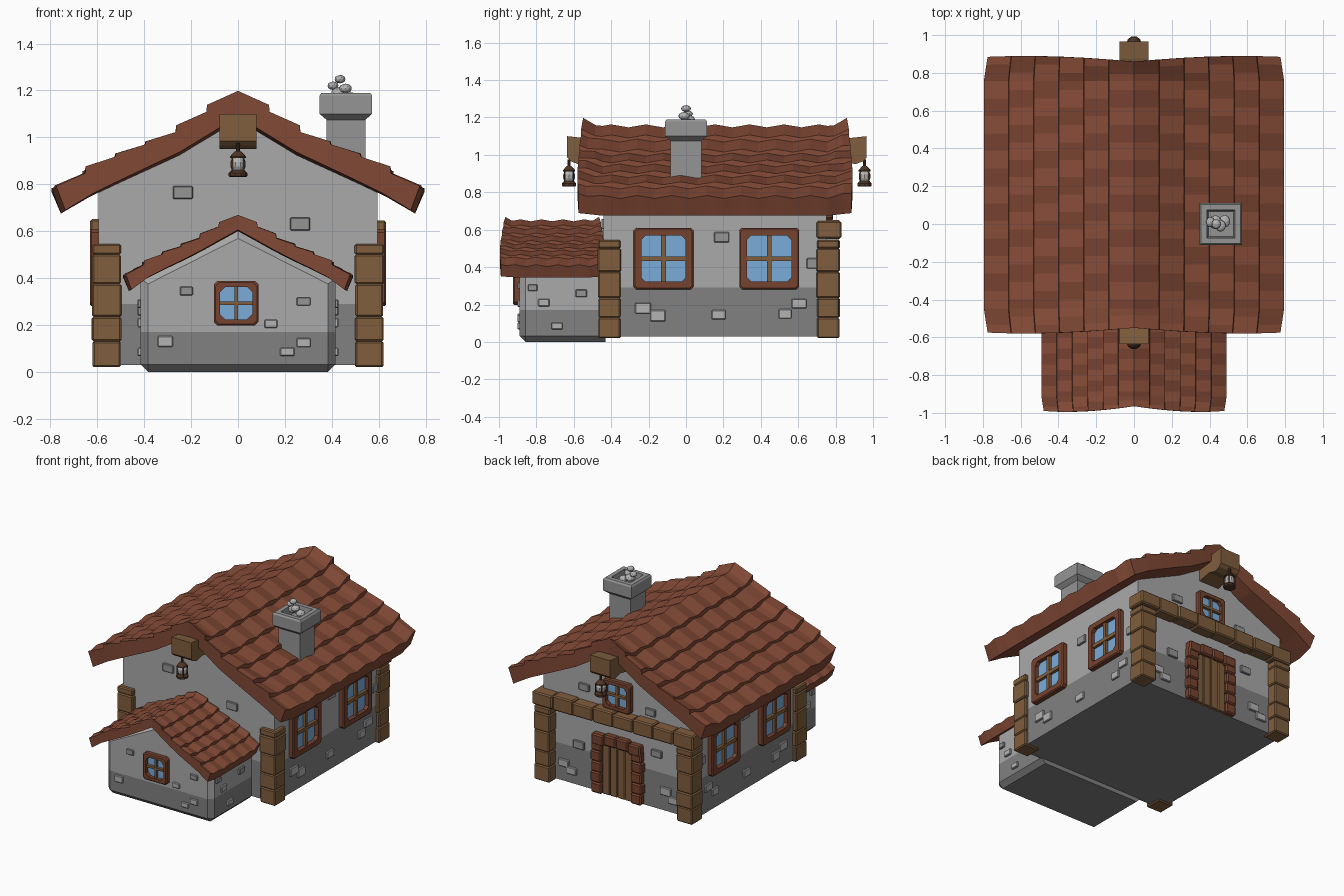
import bpy, bmesh, math, random
from mathutils import Matrix, Vector

if "Cube" in bpy.data.objects:
    bpy.data.objects.remove(bpy.data.objects["Cube"])

random.seed(4)


def mat(name, *srgb):
    m = bpy.data.materials.new(name)
    m.diffuse_color = [c ** 2.2 for c in srgb] + [1]
    m.use_nodes = True
    m.node_tree.nodes["Principled BSDF"].inputs["Base Color"].default_value = m.diffuse_color
    return m


TILE = mat("tile", .50, .29, .22)
TRIM = mat("trim", .46, .27, .20)
WOOD = mat("wood", .50, .37, .25)
DARK = mat("dark_wood", .32, .22, .16)
GLASS = mat("glass", .48, .67, .85)
WALL = mat("plaster", .66, .66, .66)
BASE = mat("foundation", .50, .50, .50)
STONE = mat("stone", .58, .58, .58)
PALE = mat("pale_stone", .70, .70, .70)


def finish(name, bm, *mats, M=None):
    if M:
        bm.transform(M)
    bmesh.ops.recalc_face_normals(bm, faces=bm.faces)
    me = bpy.data.meshes.new(name)
    bm.to_mesh(me)
    bm.free()
    for m in mats:
        me.materials.append(m)
    ob = bpy.data.objects.new(name, me)
    bpy.context.collection.objects.link(ob)
    return ob


def boxes(name, items, m, bevel=0.0, M=None):
    """items: (centre, size) pairs joined into one object"""
    bm = bmesh.new()
    for c, s in items:
        T = Matrix.Translation(c) @ Matrix.Diagonal((*s, 1))
        vs = bmesh.ops.create_cube(bm, size=1, matrix=T)["verts"]
        if bevel:
            es = list({e for v in vs for e in v.link_edges})
            bmesh.ops.bevel(bm, geom=es, offset=bevel, segments=1, affect='EDGES')
    return finish(name, bm, m, M=M)


def prism(bm, pts):
    """pts: two matching point loops, capped"""
    a, b = [[bm.verts.new(p) for p in loop] for loop in pts]
    n = len(a)
    for i in range(n):
        bm.faces.new((a[i], a[(i + 1) % n], b[(i + 1) % n], b[i]))
    bm.faces.new(a)
    bm.faces.new(b)


def lathe(name, rings, n, centre, m, turn=0.0):
    bm = bmesh.new()
    loops = [[bm.verts.new((r * math.cos(turn + 2 * math.pi * i / n),
                            r * math.sin(turn + 2 * math.pi * i / n), z))
              for i in range(n)] for r, z in rings]
    for a, b in zip(loops, loops[1:]):
        for i in range(n):
            bm.faces.new((a[i], a[(i + 1) % n], b[(i + 1) % n], b[i]))
    bm.faces.new(loops[0])
    bm.faces.new(loops[-1])
    return finish(name, bm, m, M=Matrix.Translation(centre))


def house(name, w, z0, zs, zt, y0, y1, band, bevel=0.0):
    """gabled walls with a darker foundation band"""
    prof = [(-w, z0), (w, z0), (w, zs), (0, zt), (-w, zs)]
    bm = bmesh.new()
    prism(bm, [[(x, y, z) for x, z in prof] for y in (y0, y1)])
    if bevel:
        es = [e for e in bm.edges if any(v.co.y == bm.verts[:][0].co.y for v in e.verts)
              and (e.verts[0].co.y == e.verts[1].co.y)]
        es += [e for e in bm.edges if all(v.co.z < z0 + .001 for v in e.verts)
               and e not in es and e.verts[0].co.x == e.verts[1].co.x]
        bmesh.ops.bevel(bm, geom=es, offset=bevel, segments=1, affect='EDGES')
    bmesh.ops.bisect_plane(bm, geom=bm.verts[:] + bm.edges[:] + bm.faces[:],
                           plane_co=(0, 0, band), plane_no=(0, 0, 1))
    for f in bm.faces:
        f.material_index = int(f.calc_center_median().z < band)
    finish(name, bm, WALL, BASE)


def roof(name, prof, thick, y0, y1, rows, waves, step, flare):
    """stepped, wavy tile rows on both slopes over a solid slab"""
    def at(t):
        x = t * prof[-1][0]
        for (xa, za), (xb, zb) in zip(prof, prof[1:]):
            if x <= xb + 1e-6:
                return x, za + (zb - za) * (x - xa) / (xb - xa)
    half = [(0, 0, 0)]
    for k in range(rows):
        half += [(k / rows + .004, 0, k), ((k + 1) / rows, step, k)]
    half[1:2] = []
    cols = [(-1, *h) for h in reversed(half[1:])] + [(1, *h) for h in half]
    ny = waves * 4
    bm = bmesh.new()
    grid = []
    for j in range(ny + 1):
        v = j / ny
        end = max(0, 1 - min(j, ny - j) / 3)
        top, bot = [], []
        for side, t, h, k in cols:
            x, z = at(t)
            x *= 1 - .025 * end * t
            y = y0 + (y1 - y0) * v
            y += (.5 - v) * 2 * (.035 * (1 - t) ** 2 + .01 * t ** 4) * end
            wob = .4 * step * math.cos(2 * math.pi * waves * v + k * math.pi * .5)
            top.append(bm.verts.new((side * x, y, z + h + wob + flare * end * (1 - .5 * t))))
            bot.append(bm.verts.new((side * x * .95, y, z - thick + flare * end * .4)))
        grid.append((top, bot))
    n = len(cols)
    for (ta, ba), (tb, bb) in zip(grid, grid[1:]):
        for i in range(n - 1):
            bm.faces.new((ta[i], ta[i + 1], tb[i + 1], tb[i]))
            bm.faces.new((ba[i], ba[i + 1], bb[i + 1], bb[i]))
        for i in (0, n - 1):
            bm.faces.new((ta[i], tb[i], bb[i], ba[i]))
    for t, b in (grid[0], grid[-1]):
        for i in range(n - 1):
            bm.faces.new((t[i], t[i + 1], b[i + 1], b[i]))
    finish(name, bm, TILE)


def window(name, c, w, h, angle, bar):
    """frame ring with cut corners, cross bars and glass; faces -y before turning"""
    M = Matrix.Translation(c) @ Matrix.Rotation(math.radians(angle), 4, 'Z')

    def octagon(a, b, k, y):
        return [(sx * (a - i * k), y, sz * (b - (1 - i) * k)) for sx, sz, i in
                ((1, 1, 0), (1, 1, 1), (-1, 1, 1), (-1, 1, 0),
                 (-1, -1, 0), (-1, -1, 1), (1, -1, 1), (1, -1, 0))]
    a, b = w / 2, h / 2
    loops = [octagon(a, b, .015, .01), octagon(a, b, .015, -.028),
             octagon(a - .007, b - .007, .015, -.035),
             octagon(a - bar, b - bar, .022, -.035), octagon(a - bar, b - bar, .022, .01)]
    bm = bmesh.new()
    L = [[bm.verts.new(p) for p in l] for l in loops]
    for p, q in zip(L, L[1:] + L[:1]):
        for i in range(8):
            bm.faces.new((p[i], p[(i + 1) % 8], q[(i + 1) % 8], q[i]))
    finish(name + "_frame", bm, TRIM, M=M)
    boxes(name + "_bars", [((0, -.012, 0), (bar * .6, .026, h - bar)),
                           ((0, -.012, 0), (w - bar, .03, bar * .6))], WOOD, M=M)
    boxes(name + "_glass", [((0, 0, 0), (w - bar, .014, h - bar))], GLASS, M=M)


# walls
house("main_walls", .595, .03, .79, 1.09, -.44, .75, .29)
house("annex_walls", .415, 0, .395, .605, -.89, -.43, .17, .032)

# roofs
roof("main_roof", [(0, 1.155), (.26, 1.005), (.65, .835), (.795, .755)], .08,
     -.585, .895, 6, 8, .02, .035)
roof("annex_roof", [(0, .65), (.2, .545), (.4, .455), (.49, .395)], .05,
     -1.0, -.43, 6, 5, .013, .014)

# windows
for s, side in ((1, "right"), (-1, "left")):
    for y, pos in ((-.12, "front"), (.445, "back")):
        window(f"{side}_{pos}_window", (s * .597, y, .445), .32, .33, 90 * s, .042)
window("annex_window", (-.008, -.89, .293), .19, .19, 0, .026)
window("gable_window", (0, .752, .755), .22, .21, 180, .03)

# corner posts made of stacked timber blocks
cuts = [.02, .13, .235, .375, .50, .545]
for sx, a in ((1, "right"), (-1, "left")):
    for y, b in ((-.41, "front"), (.76, "back")):
        boxes(f"{b}_{a}_post",
              [((sx * .56, y, (p + q) / 2),
                (.116 + random.uniform(0, .012), .116 + random.uniform(0, .012), q - p))
               for p, q in zip(cuts, cuts[1:])], WOOD, .007)

# timber beam over the door
boxes("back_beam", [((-.63 + 1.26 * (i + .5) / 8, .765, .60),
                     (1.26 / 8, .12 + .012 * (i % 2), .092 + .012 * ((i + 1) % 2)))
                    for i in range(8)], WOOD, .008)

# door with surround
boxes("door_planks", [((x, .757, .225), (.058, .026, .39)) for x in (-.09, -.03, .03, .09)],
      WOOD, .005)
boxes("door_surround",
      [((s * (.155 + .006 * (k % 2)), .765, .03 + .075 * (k + .5)), (.082, .05, .075))
       for s in (1, -1) for k in range(5)]
      + [((x, .767, .43 - abs(x) * .12), (.096, .055, .075)) for x in (-.144, -.048, .048, .144)],
      TRIM, .009)

# wall stones: (along wall, z, width, height)
front = [(-.235, .765, .085, .055), (.265, .63, .085, .055)]
annex = [(-.22, .345, .055, .038), (.28, .30, .06, .036), (.14, .205, .055, .036),
         (-.31, .13, .065, .046), (.28, .125, .06, .04), (.21, .085, .06, .036)]
sides = [(.19, .56, .08, .055), (.68, .42, .07, .055), (-.23, .18, .085, .058),
         (-.15, .14, .08, .06), (.175, .145, .075, .05), (.53, .15, .07, .05),
         (.605, .205, .08, .05)]
annex_side = [(-.56, .26, .06, .04), (-.69, .085, .06, .036), (-.76, .21, .06, .04),
              (-.82, .29, .05, .036)]
back = [(.31, .32, .085, .055), (.43, .16, .08, .05), (.37, .12, .08, .05),
        (-.37, .17, .085, .055), (-.43, .12, .08, .05), (-.30, .42, .08, .05),
        (.27, .74, .08, .05), (-.25, .70, .08, .05)]


def stones(name, rows, at, axis):
    for tag, m, low in (("upper", STONE, False), ("lower", PALE, True)):
        items = []
        for u, z, w, h in rows:
            if (z < .25) == low:
                items.append(((u, at, z), (w, .03, h)) if axis == 'y'
                             else ((at, u, z), (.03, w, h)))
        if items:
            boxes(f"{name}_{tag}_stones", items, m, .004)


stones("front", front, -.438, 'y')
stones("annex_front", annex, -.886, 'y')
stones("back", back, .75, 'y')
for s, n in ((1, "right"), (-1, "left")):
    stones(n, sides, s * .593, 'x')
    stones("annex_" + n, annex_side, s * .414, 'x')

# chimney with hollow cap, and puffs of smoke
r2 = math.sqrt(2)
lathe("chimney", [(r * r2, z) for r, z in ((.083, .83), (.083, 1.075), (.112, 1.1), (.112, 1.178),
      (.104, 1.19), (.074, 1.19), (.066, 1.13))], 4, (.46, 0, 0), STONE, math.pi / 4)
for i, (x, y, z, r) in enumerate(((.405, .01, 1.22, .024), (.435, 0, 1.248, .024),
                                  (.458, -.01, 1.208, .028), (.43, .01, 1.19, .034),
                                  (.48, .015, 1.17, .03))):
    bm = bmesh.new()
    bmesh.ops.create_icosphere(bm, subdivisions=2, radius=r)
    finish(f"smoke_puff_{i}", bm, PALE,
           M=Matrix.Translation((x, y, z)) @ Matrix.Diagonal((1, 1.1, .75, 1)))

# ridge brackets and hanging lanterns
for tag, s, out in (("front", -1, .635), ("back", 1, .965)):
    prof = [(0, 1.1), (0, .985), (-.02, .965), (-.06, .95), (-.12, .965), (-.22, .945),
            (-.22, 1.05), (-.09, 1.09)]
    bm = bmesh.new()
    prism(bm, [[(x, s * (out + d), z) for d, z in prof] for x in (-.078, .078)])
    finish(tag + "_bracket", bm, WOOD)
    c = (0, s * (out - .01), 0)
    lathe(tag + "_lantern_base", [(.034, .83), (.04, .835), (.04, .848), (.028, .86)], 10, c, DARK)
    lathe(tag + "_lantern_glass", [(.024, .858), (.033, .875), (.033, .895), (.022, .918)], 10, c, PALE)
    lathe(tag + "_lantern_cap", [(.034, .912), (.034, .918), (.016, .938), (.009, .942),
                                 (.009, .975)], 10, c, DARK)
    boxes(tag + "_lantern_bars",
          [((.034 * math.cos(a), c[1] + .034 * math.sin(a), .885), (.006, .006, .062))
           for a in [math.pi * (k + .5) / 2 for k in range(4)]], DARK)
